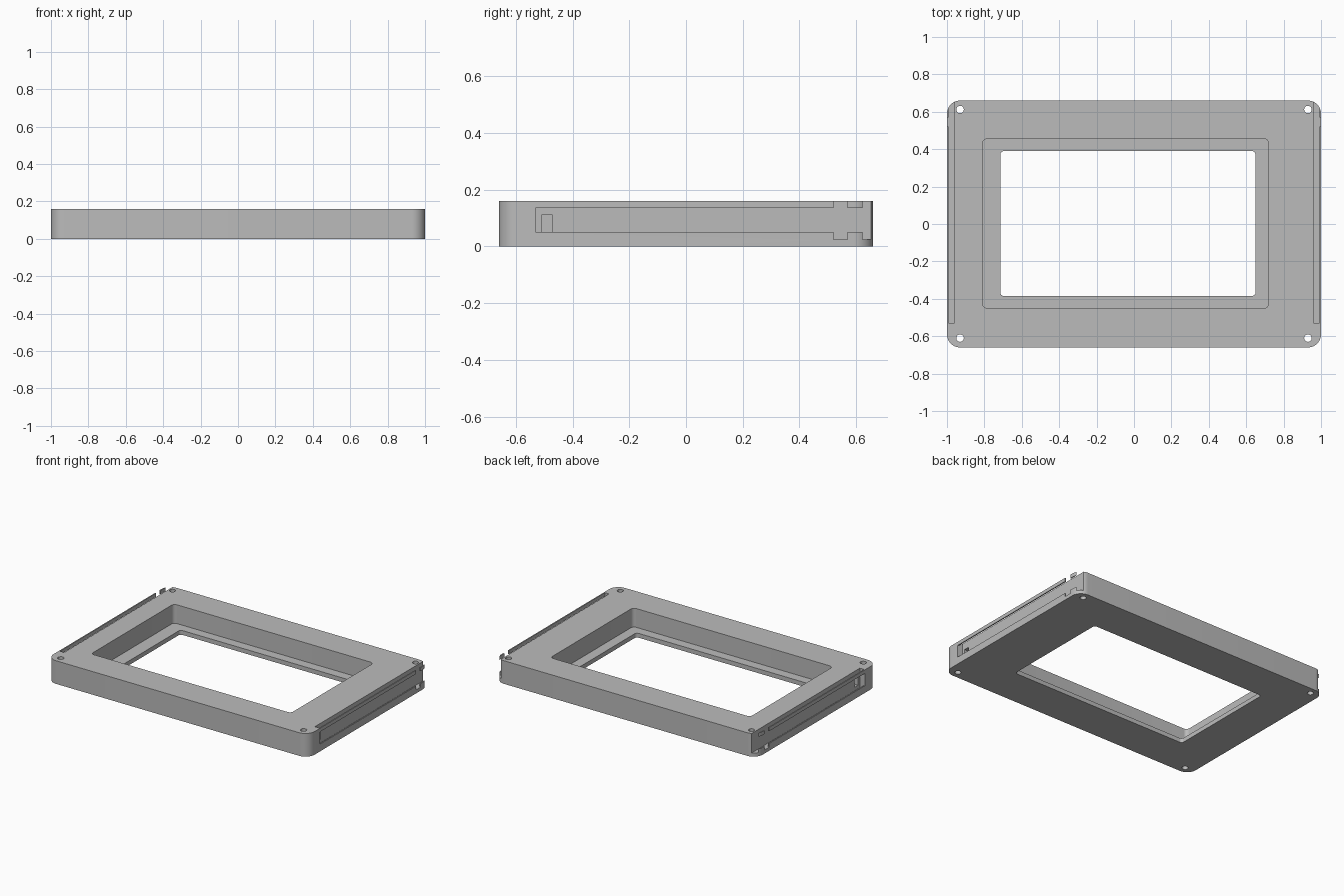
import bpy, bmesh, math

if "Cube" in bpy.data.objects:
    bpy.data.objects.remove(bpy.data.objects["Cube"], do_unlink=True)

grey = bpy.data.materials.new("plain grey")
grey.use_nodes = True
colour = (0.5, 0.5, 0.5, 1)
grey.diffuse_color = colour
grey.node_tree.nodes["Principled BSDF"].inputs["Base Color"].default_value = colour


def prism(name, x0, x1, y0, y1, z0, z1, radius=0, steps=8):
    """Upright block with optionally rounded vertical corners."""
    points = []
    for i, (sx, sy) in enumerate([(1, 1), (-1, 1), (-1, -1), (1, -1)]):
        cx = x1 - radius if sx > 0 else x0 + radius
        cy = y1 - radius if sy > 0 else y0 + radius
        for k in range(steps + 1 if radius else 1):
            a = math.pi / 2 * (i + k / steps)
            points.append((cx + radius * math.cos(a), cy + radius * math.sin(a), z0))
    bm = bmesh.new()
    base = bm.faces.new([bm.verts.new(p) for p in points])
    top = bmesh.ops.extrude_face_region(bm, geom=[base])["geom"]
    bmesh.ops.translate(bm, vec=(0, 0, z1 - z0),
                        verts=[v for v in top if isinstance(v, bmesh.types.BMVert)])
    bmesh.ops.recalc_face_normals(bm, faces=bm.faces)
    mesh = bpy.data.meshes.new(name)
    bm.to_mesh(mesh)
    bm.free()
    obj = bpy.data.objects.new(name, mesh)
    bpy.context.collection.objects.link(obj)
    mesh.materials.append(grey)
    return obj


def cylinder(name, x, y, radius):
    bpy.ops.mesh.primitive_cylinder_add(vertices=24, radius=radius, depth=1, location=(x, y, 0))
    obj = bpy.context.object
    obj.name = name
    obj.data.materials.append(grey)
    return obj


# Rounded frame body
frame = prism("frame", -1, 1, -0.66, 0.66, 0, 0.16, 0.07, 12)

# Stepped opening: wide recess above, smaller window through the floor
cutters = [prism("recess_cutter", -0.81, 0.72, -0.45, 0.455, 0.03, 0.3, 0.025),
           prism("window_cutter", -0.715, 0.65, -0.385, 0.39, -0.1, 0.1, 0.02)]

# Screw holes in the corners
for x in (-0.93, 0.93):
    for y in (-0.61, 0.612):
        cutters.append(cylinder("screw_hole_cutter", x, y, 0.02))


def side_box(name, side, x0, x1, *rest):
    a, b = sorted((side * x0, side * x1))
    cutters.append(prism(name, a, b, *rest))


# Side rails: top slot, long side opening, lip notches and latch pocket
for side in (-1, 1):
    side_box("slot_cutter", side, 0.96, 0.992, -0.53, 0.8, 0.025, 0.3)
    side_box("opening_cutter", side, 0.975, 1.1, -0.53, 0.8, 0.05, 0.135)
    side_box("notch_cutter", side, 0.975, 1.1, 0.52, 0.57, 0.025, 0.3)
    side_box("end_notch_cutter", side, 0.975, 1.1, 0.625, 0.8, 0.025, 0.3)
    side_box("latch_cutter", side, 0.92, 0.975, -0.51, -0.47, 0.05, 0.11)

# Apply all cuts
bpy.context.view_layer.objects.active = frame
for cutter in cutters:
    cutter.hide_render = True
    cut = frame.modifiers.new("cut", "BOOLEAN")
    cut.operation = "DIFFERENCE"
    cut.solver = "EXACT"
    cut.object = cutter
    bpy.ops.object.modifier_apply(modifier=cut.name)
    bpy.data.objects.remove(cutter, do_unlink=True)

# Smooth the rounded corners, keep edges sharp
bpy.ops.object.select_all(action="DESELECT")
frame.select_set(True)
bpy.ops.object.shade_smooth_by_angle(angle=math.radians(30))
